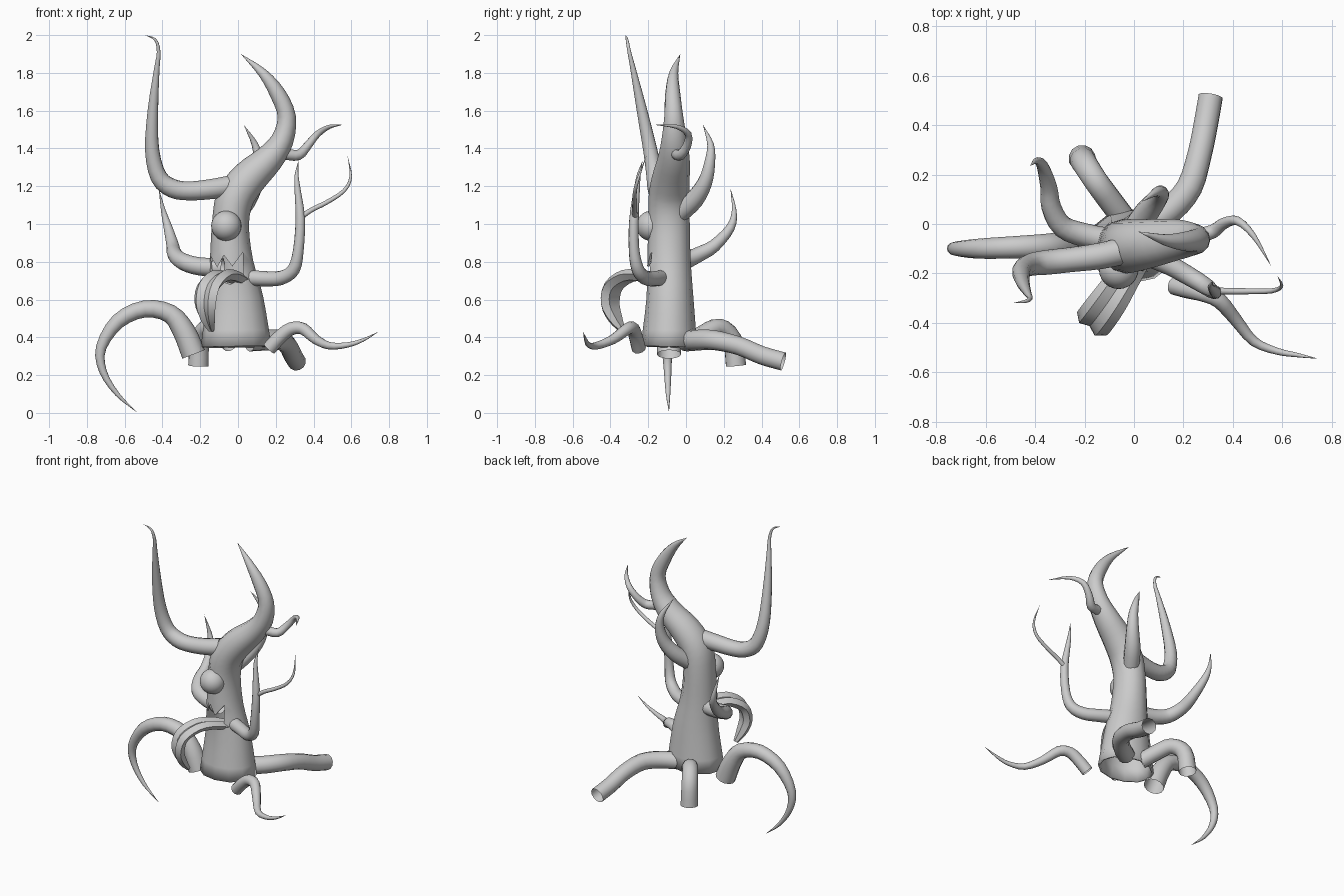
import bpy, bmesh, math
from mathutils import Vector

ROUND = [(math.cos(2 * math.pi * k / 12), math.sin(2 * math.pi * k / 12)) for k in range(12)]


def spline(pts, steps):
    """Catmull-Rom resampling of (x, y, z, a, b) points."""
    P = [Vector(p) for p in pts]
    P = [2 * P[0] - P[1]] + P + [2 * P[-1] - P[-2]]
    out = []
    for i in range(1, len(P) - 2):
        p0, p1, p2, p3 = P[i - 1:i + 3]
        for s in range(steps):
            t = s / steps
            out.append(0.5 * (2 * p1 + (p2 - p0) * t + (2 * p0 - 5 * p1 + 4 * p2 - p3) * t * t
                              + (3 * p1 - p0 - 3 * p2 + p3) * t ** 3))
    return out + [P[-2]]


def finish(name, bm, angle=50):
    me = bpy.data.meshes.new(name)
    bm.to_mesh(me)
    bm.free()
    ob = bpy.data.objects.new(name, me)
    bpy.context.collection.objects.link(ob)
    if angle:
        bpy.ops.object.select_all(action='DESELECT')
        ob.select_set(True)
        bpy.context.view_layer.objects.active = ob
        bpy.ops.object.shade_smooth_by_angle(angle=math.radians(angle))
    return ob


def tube(name, pts, hint=(0, 1, 0), section=ROUND, steps=3, angle=50):
    """Tapered open tube; points are (x, y, z, r) or (x, y, z, a, b)."""
    S = spline([p if len(p) == 5 else (*p, p[3]) for p in pts], steps)
    C = [Vector(s[:3]) for s in S]
    u = Vector(hint)
    bm = bmesh.new()
    rings = []
    for i, c in enumerate(C):
        t = (C[min(i + 1, len(C) - 1)] - C[max(i - 1, 0)]).normalized()
        u = (u - u.dot(t) * t).normalized()
        v = t.cross(u)
        a, b = max(S[i][3], 0), max(S[i][4], 0)
        rings.append([bm.verts.new(c + u * a * p + v * b * q) for p, q in section])
    n = len(section)
    for r0, r1 in zip(rings, rings[1:]):
        for j in range(n):
            k = (j + 1) % n
            bm.faces.new((r0[j], r0[k], r1[k], r1[j]))
    bmesh.ops.remove_doubles(bm, verts=bm.verts, dist=1e-4)
    return finish(name, bm, angle)


# Trunk flowing into the right horn
trunk = tube("trunk", [
    (-.01, -.09, .35, .15, .188), (-.015, -.085, .6, .125, .15), (-.035, -.09, .8, .115, .115),
    (-.04, -.09, 1.0, .11, .098), (-.015, -.09, 1.14, .108, .1), (.06, -.08, 1.245, .1, .095),
    (.165, -.065, 1.345, .085, .077), (.235, -.062, 1.445, .068, .06), (.258, -.065, 1.57, .05, .048),
    (.21, -.07, 1.69, .04, .042), (.13, -.065, 1.8, .024, .025), (.015, -.03, 1.9, 0, 0)])

# Jagged mouth cut through the trunk shell
outline = [(-.145, .83), (-.11, .77), (-.075, .835), (-.03, .775), (.025, .85),
           (.03, .72), (-.04, .68), (-.13, .71)]
bm = bmesh.new()
f = bm.faces.new([bm.verts.new((x, -.4, z)) for x, z in outline])
ext = bmesh.ops.extrude_face_region(bm, geom=[f])
for v in ext["geom"]:
    if isinstance(v, bmesh.types.BMVert):
        v.co.y = -.1
bmesh.ops.recalc_face_normals(bm, faces=bm.faces)
cutter = finish("mouth_cutter", bm, 0)
cutter.hide_render = True
cutter.hide_set(True)
shell = trunk.modifiers.new("shell", 'SOLIDIFY')
shell.thickness = .012
shell.offset = -1
cut = trunk.modifiers.new("mouth", 'BOOLEAN')
cut.operation = 'DIFFERENCE'
cut.solver = 'EXACT'
cut.object = cutter

# Eye
bm = bmesh.new()
bmesh.ops.create_uvsphere(bm, u_segments=24, v_segments=16, radius=.08)
bmesh.ops.translate(bm, verts=bm.verts, vec=(-.062, -.183, .99))
finish("eye", bm)

# Grooved tongue hanging out of the mouth
tube("tongue", [
    (.02, -.14, .70, .05, .025), (-.04, -.22, .725, .065, .028), (-.1, -.31, .725, .075, .03),
    (-.155, -.385, .67, .078, .03), (-.172, -.402, .58, .072, .03), (-.16, -.375, .50, .05, .026),
    (-.14, -.335, .435, .018, .012)], hint=(.9, -.43, 0), angle=35,
    section=[(1, .1), (.55, 1), (0, .45), (-.55, 1), (-1, .1), (-.6, -1), (.6, -1)])

# Branches
tube("left_horn", [
    (-.05, -.11, 1.2, .055), (-.14, -.13, 1.185, .053), (-.26, -.145, 1.175, .05),
    (-.35, -.155, 1.19, .05), (-.42, -.165, 1.25, .045), (-.455, -.19, 1.395, .038),
    (-.45, -.235, 1.61, .028), (-.43, -.28, 1.82, .015), (-.42, -.3, 1.91, .01),
    (-.437, -.312, 1.975, .007), (-.49, -.32, 2.0, 0)])
tube("left_arm", [
    (-.08, -.07, .77, .05), (-.2, -.045, .775, .048), (-.29, -.01, .80, .045), (-.335, .07, .84, .04),
    (-.345, .15, .885, .034), (-.37, .235, .98, .024), (-.395, .255, 1.07, .013), (-.42, .235, 1.19, 0)])
tube("right_arm", [
    (.06, -.13, .715, .042), (.15, -.17, .71, .04), (.23, -.215, .715, .038), (.295, -.255, .76, .034),
    (.32, -.275, .865, .028), (.33, -.275, 1.03, .025), (.315, -.26, 1.185, .016),
    (.31, -.25, 1.26, .01), (.32, -.23, 1.335, 0)])
tube("right_arm_twig", [
    (.325, -.27, 1.03, .014), (.39, -.272, 1.075, .013), (.47, -.272, 1.115, .012),
    (.56, -.27, 1.175, .01), (.597, -.25, 1.25, .007), (.58, -.21, 1.36, 0)])
tube("horn_twig", [
    (.25, -.05, 1.37, .03), (.32, -.03, 1.365, .028), (.365, .003, 1.41, .023), (.42, .012, 1.475, .018),
    (.485, -.05, 1.515, .011), (.555, -.17, 1.525, 0)])
tube("back_branch", [
    (-.01, -.04, 1.05, .05), (.05, .045, 1.13, .05), (.095, .1, 1.22, .04), (.11, .125, 1.32, .03),
    (.09, .13, 1.42, .018), (.03, .09, 1.525, 0)])

# Roots, open at their cut ends
tube("left_root", [
    (-.235, -.09, .31, .064), (-.285, -.09, .43, .06), (-.36, -.09, .525, .05), (-.495, -.095, .55, .045),
    (-.635, -.1, .485, .04), (-.725, -.1, .345, .028), (-.715, -.097, .22, .02),
    (-.64, -.095, .1, .012), (-.535, -.09, .003, 0)])
tube("back_left_root", [
    (-.04, .02, .37, .05), (-.1, .1, .42, .05), (-.155, .175, .45, .05), (-.2, .245, .39, .052),
    (-.21, .265, .25, .055)], hint=(1, 0, 0))
tube("back_right_root", [
    (.06, 0, .38, .055), (.15, .06, .385, .055), (.225, .15, .385, .053), (.265, .28, .355, .05),
    (.29, .4, .305, .05), (.31, .515, .272, .05)], hint=(1, 0, 0))
tube("front_right_root", [
    (.165, -.25, .34, .038), (.22, -.265, .4, .037), (.28, -.28, .445, .035), (.345, -.31, .445, .032),
    (.41, -.385, .39, .026), (.485, -.475, .355, .02), (.58, -.515, .36, .014),
    (.66, -.53, .385, .009), (.745, -.545, .43, 0)])
